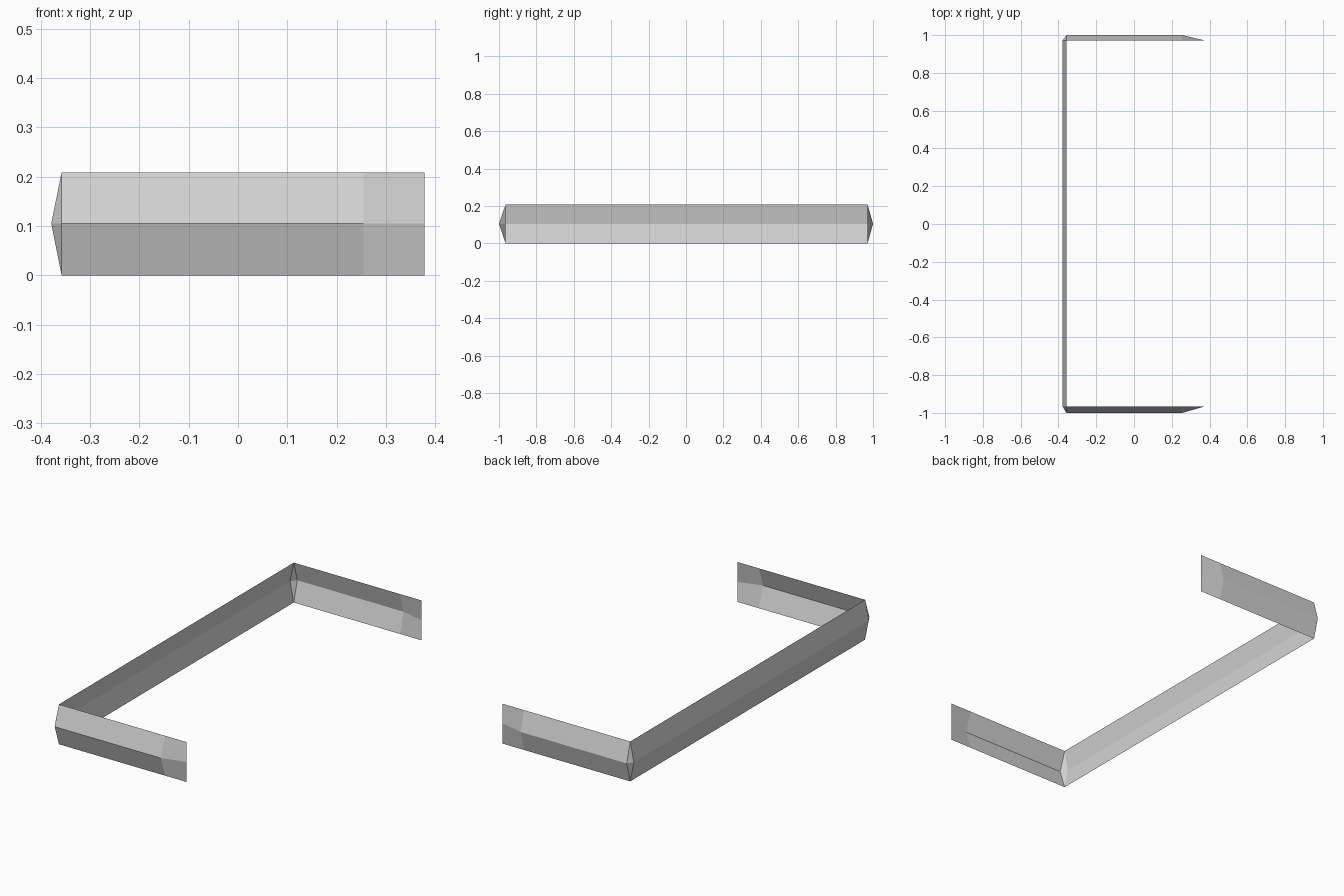
import bpy
import bmesh

cube = bpy.data.objects.get("Cube")
if cube:
    bpy.data.objects.remove(cube, do_unlink=True)

# One plain grey for the whole sheet
grey = bpy.data.materials.new("plain_grey")
grey.use_nodes = True
colour = (0.65, 0.65, 0.65, 1.0)
grey.diffuse_color = colour
grey.node_tree.nodes["Principled BSDF"].inputs["Base Color"].default_value = colour

HEIGHT, RIDGE_Z = 0.208, 0.105
TIP_X, TAPER_X = 0.378, 0.255      # free end and start of the flattening
EDGE_X, RIDGE_X = -0.358, -0.379   # long rail, border and fold
FRONT_Y, BACK_Y = -0.965, 0.971    # arm borders; the folds reach y = -1 and 1


def folded_strip(name, stations):
    """Open sheet with one outward fold; each station is (border xy, fold xy)."""
    bm = bmesh.new()
    rows = []
    for border, fold in stations:
        points = ((*border, 0), (*fold, RIDGE_Z), (*border, HEIGHT))
        rows.append([bm.verts.new(p) for p in points])
    for a, b in zip(rows, rows[1:]):
        for k in range(2):
            bm.faces.new((a[k], a[k + 1], b[k + 1], b[k]))
    # Corner stations share their border points, leaving triangles
    bmesh.ops.remove_doubles(bm, verts=bm.verts[:], dist=0.0001)
    mesh = bpy.data.meshes.new(name)
    bm.to_mesh(mesh)
    bm.free()
    mesh.materials.append(grey)
    obj = bpy.data.objects.new(name, mesh)
    bpy.context.collection.objects.link(obj)


def arm(border_y, fold_y):
    """Stations from the flattened tip to the corner."""
    return [((TIP_X, border_y), (TIP_X, border_y)),
            ((TAPER_X, border_y), (TAPER_X, fold_y)),
            ((EDGE_X, border_y), (EDGE_X, fold_y))]


# Long rail
rail = [((EDGE_X, y), (RIDGE_X, y)) for y in (FRONT_Y, BACK_Y)]
folded_strip("long_rail", rail)

# Arms and the bevelled corners that join them to the rail
front, back = arm(FRONT_Y, -1), arm(BACK_Y, 1)
folded_strip("front_arm", front)
folded_strip("back_arm", back[::-1])
folded_strip("front_corner", [front[-1], rail[0]])
folded_strip("back_corner", [rail[1], back[-1]])
